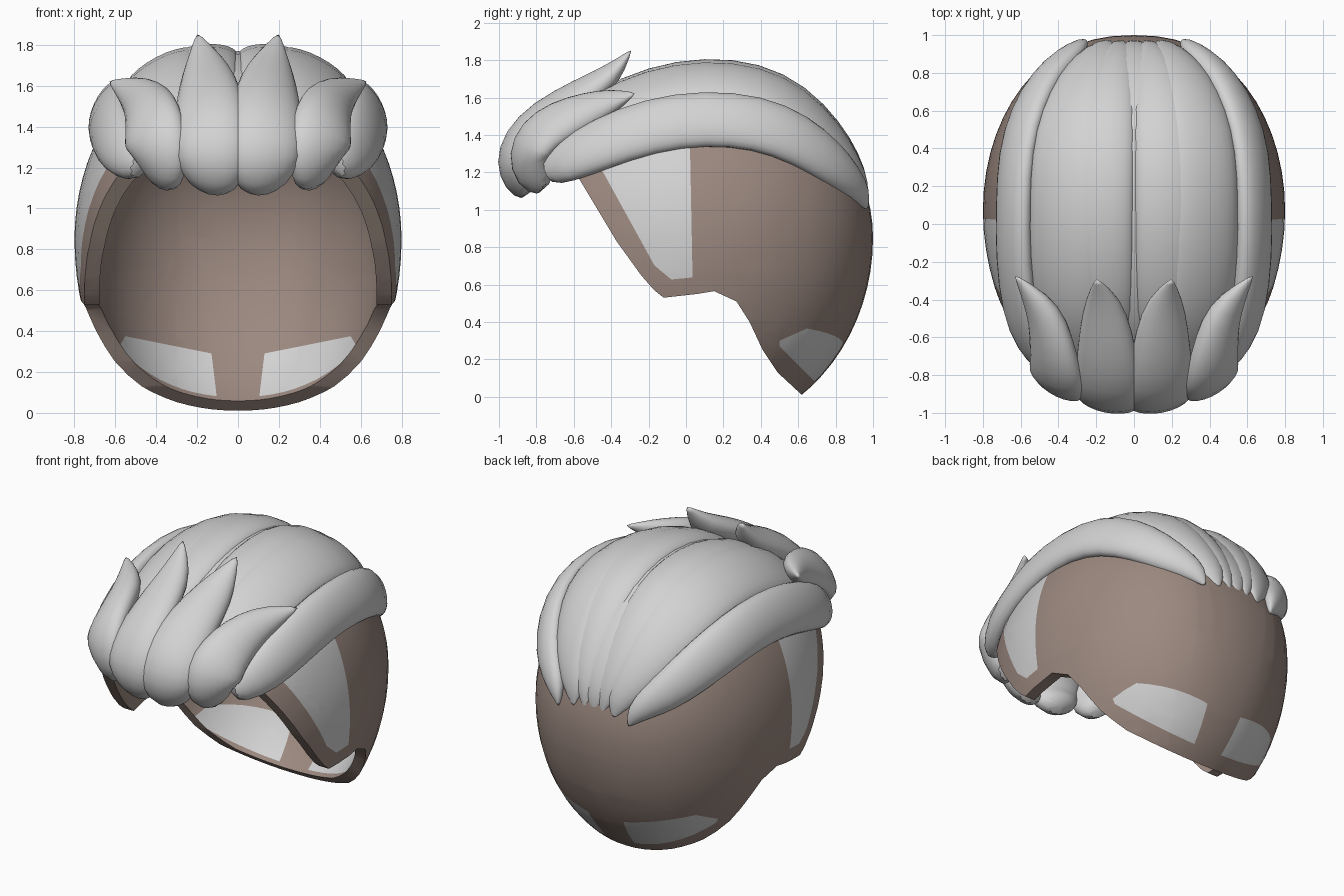
import bpy, bmesh, math
from mathutils import Vector

if "Cube" in bpy.data.objects:
    bpy.data.objects.remove(bpy.data.objects["Cube"])


def material(name, rgb):
    m = bpy.data.materials.new(name)
    m.diffuse_color = (*rgb, 1)
    m.use_nodes = True
    m.node_tree.nodes["Principled BSDF"].inputs["Base Color"].default_value = m.diffuse_color
    return m


BROWN = material("brown", (0.33, 0.25, 0.215))
PALE = material("pale grey", (0.65, 0.65, 0.65))


def add_object(name, bm, mats):
    me = bpy.data.meshes.new(name)
    bm.to_mesh(me)
    bm.free()
    ob = bpy.data.objects.new(name, me)
    bpy.context.collection.objects.link(ob)
    for m in mats:
        me.materials.append(m)
    return ob


def smooth(ob, angle):
    bpy.ops.object.select_all(action='DESELECT')
    ob.select_set(True)
    bpy.context.view_layer.objects.active = ob
    bpy.ops.object.shade_smooth_by_angle(angle=math.radians(angle))


# ---- shell: thick egg, open at the face, with pale patches ----
def egg(bm, rx, ry, rz_up, rz_down, patches, flip):
    part = bmesh.new()
    bmesh.ops.create_uvsphere(part, u_segments=56, v_segments=36, radius=1)
    for v in part.verts:
        a, b, c = v.co
        power = 0.87 - 0.22 * max(0, -b) + (0.07 * -c if c < 0 else -0.1 * c)
        v.co = (math.copysign(abs(a) ** power, a) * rx, 0.07 + b * ry,
                0.85 + c * (rz_up if c > 0 else rz_down))
    mirrored = [[(Vector((p[0] * s, p[1], p[2])), Vector((n[0] * s, n[1], n[2])))
                 for p, n in patch] for patch in patches for s in (1, -1)]
    for planes in mirrored:
        for p, n in planes:
            bmesh.ops.bisect_plane(part, geom=part.verts[:] + part.edges[:] + part.faces[:],
                                   plane_co=p, plane_no=n, dist=1e-5)
    for f in part.faces:
        c = f.calc_center_median()
        if any(all((c - p).dot(n) > 0 for p, n in planes) for planes in mirrored):
            f.material_index = 1
    if flip:
        bmesh.ops.reverse_faces(part, faces=part.faces[:])
    me = bpy.data.meshes.new("part")
    part.to_mesh(me)
    part.free()
    bm.from_mesh(me)
    bpy.data.meshes.remove(me)


# each patch is the region on the positive side of its planes (point, normal)
side_patch = [((0, -0.14, 0.65), (0, 0.60, 0.33)),
              ((0, 0.035, 0.65), (0, -1, -0.02)),
              ((0, 0, 0.635), (0, -0.1, 1)),
              ((0, -0.13, 0.67), (0, 0.5, 0.6)),
              ((0.3, 0, 0), (1, 0, 0))]
nape_outer = [((0.115, 0, 0.17), (1, 0, -0.12)),
              ((0, 0, 0.26), (0.2, 0, -1)),
              ((0, 0.5, 0.27), (0, 1, 1)),
              ((0, 0.5, 0.30), (0, 0.44, -1)),
              ((0, 0.5, 0), (0, 1, 0))]
nape_inner = [((0.115, 0, 0.17), (1, 0, -0.12)),
              ((0, 0, 0.265), (0.2, 0, -1)),
              ((0, 0.5, 0.165), (0, 1, 1)),
              ((0.56, 0, 0.36), (-1, 0, -0.6)),
              ((0, 0.36, 0), (0, 1, 0))]
bm = bmesh.new()
egg(bm, 0.80, 0.93, 0.88, 1.04, [side_patch, nape_outer], False)
egg(bm, 0.73, 0.86, 0.81, 0.97, [side_patch, nape_inner], True)
shell = add_object("shell", bm, [BROWN, PALE])

# side outline of the shell, pushed through sideways
outline = [(-0.9, 1.66), (-0.58, 1.18), (-0.37, 0.83), (-0.24, 0.65), (-0.17, 0.57),
           (-0.12, 0.53), (0.06, 0.55), (0.15, 0.565), (0.27, 0.51), (0.34, 0.40),
           (0.41, 0.25), (0.49, 0.13), (0.63, 0.0), (0.64, -0.4), (1.3, -0.4),
           (1.3, 2.1), (-0.9, 2.1)]
bm = bmesh.new()
face = bm.faces.new([bm.verts.new((-1.2, y, z)) for y, z in outline])
ext = bmesh.ops.extrude_face_region(bm, geom=[face])
bmesh.ops.translate(bm, vec=(2.4, 0, 0),
                    verts=[g for g in ext["geom"] if isinstance(g, bmesh.types.BMVert)])
bmesh.ops.recalc_face_normals(bm, faces=bm.faces[:])
cutter = add_object("outline_cutter", bm, [BROWN])
cutter.hide_render = True
mod = shell.modifiers.new("cut", 'BOOLEAN')
mod.operation, mod.solver, mod.object = 'INTERSECT', 'EXACT', cutter
bpy.context.view_layer.objects.active = shell
bpy.ops.object.modifier_apply(modifier="cut")
bpy.data.objects.remove(cutter)
smooth(shell, 40)


# ---- locks: lens sections swept along a path lying on the outer surface ----
def lock(name, path, widths, thick, outward, ring=12):
    bm = bmesh.new()
    pts = [Vector(p) for p in path]
    wmax = max(widths)
    rings = []
    for i, (p, w) in enumerate(zip(pts, widths)):
        t = (pts[min(i + 1, len(pts) - 1)] - pts[max(i - 1, 0)]).normalized()
        n = outward(p)
        n = (n - t * n.dot(t)).normalized()
        s = t.cross(n)
        th = thick * min(1, 1.5 * w / wmax)
        rings.append([bm.verts.new(p + s * w * math.cos(a) + n * th * (math.sin(a) - 1))
                      for a in (2 * math.pi * k / ring for k in range(ring))])
    for r0, r1 in zip(rings, rings[1:]):
        for k in range(ring):
            bm.faces.new((r0[k], r0[(k + 1) % ring], r1[(k + 1) % ring], r1[k]))
    bm.faces.new(rings[0])
    bm.faces.new(rings[-1])
    bmesh.ops.recalc_face_normals(bm, faces=bm.faces[:])
    ob = add_object(name, bm, [PALE])
    mod = ob.modifiers.new("round", 'SUBSURF')
    mod.levels = mod.render_levels = 1
    smooth(ob, 80)


# crown stations: y, lower edge z, top z, sideways scale, width scale
stations = [(-0.80, 1.17, 1.33, 0.70, 0.55), (-0.68, 1.19, 1.46, 0.85, 0.8),
            (-0.5, 1.235, 1.64, 0.95, 0.95), (-0.2, 1.33, 1.77, 1, 1),
            (0.1, 1.365, 1.82, 1, 1), (0.4, 1.345, 1.79, 0.98, 1),
            (0.65, 1.26, 1.665, 0.88, 0.95), (0.83, 1.16, 1.47, 0.73, 0.82),
            (0.93, 1.09, 1.30, 0.57, 0.64), (0.98, 1.03, 1.15, 0.43, 0.42),
            (0.97, 0.98, 1.03, 0.36, 0.03)]
# crown locks: x, top z, half width, tilt in degrees, thickness
crown = [("crown_middle", 0, 1.785, 0.20, 0, 0.06),
         ("crown_inner", 0.17, 1.82, 0.17, 5, 0.07),
         ("crown_outer", 0.405, 1.755, 0.215, 28, 0.08),
         ("crown_side", 0.71, 1.525, 0.165, 66, 0.08)]
for name, x, z, w, tilt, thick in crown:
    h = (z - 1.365) / (1.82 - 1.365)
    for s, tag in ((1, "_right"), (-1, "_left")) if x else ((1, ""),):
        path = [(s * x * sx, y, zb + h * (zt - zb)) for y, zb, zt, sx, sw in stations]
        a = math.radians(tilt)
        up = Vector((s * math.sin(a), 0, math.cos(a)))
        lock(name + tag, path, [w * st[4] for st in stations], thick,
             lambda p, up=up: up + Vector((0, 0.6 * p.y, 0)))

# swept-up tufts over the brow: x, y, z, half width
tufts = {
    "front_tuft": [(0.15, -0.86, 1.04, 0.10), (0.15, -0.965, 1.11, 0.165),
                   (0.15, -1.02, 1.25, 0.185), (0.155, -0.97, 1.42, 0.19),
                   (0.16, -0.82, 1.57, 0.18), (0.17, -0.6, 1.69, 0.15),
                   (0.18, -0.43, 1.77, 0.10), (0.2, -0.29, 1.86, 0.004)],
    "side_tuft": [(0.43, -0.74, 1.10, 0.10), (0.44, -0.86, 1.16, 0.16),
                  (0.45, -0.915, 1.29, 0.18), (0.46, -0.86, 1.43, 0.175),
                  (0.485, -0.72, 1.525, 0.155), (0.515, -0.55, 1.585, 0.125),
                  (0.56, -0.42, 1.615, 0.085), (0.635, -0.27, 1.625, 0.004)]}
for name, rows in tufts.items():
    for s, tag in ((1, "_right"), (-1, "_left")):
        lock(name + tag, [(s * x, y, z) for x, y, z, w in rows], [r[3] for r in rows],
             0.09, lambda p: p - Vector((0, -0.25, 1.1)))
